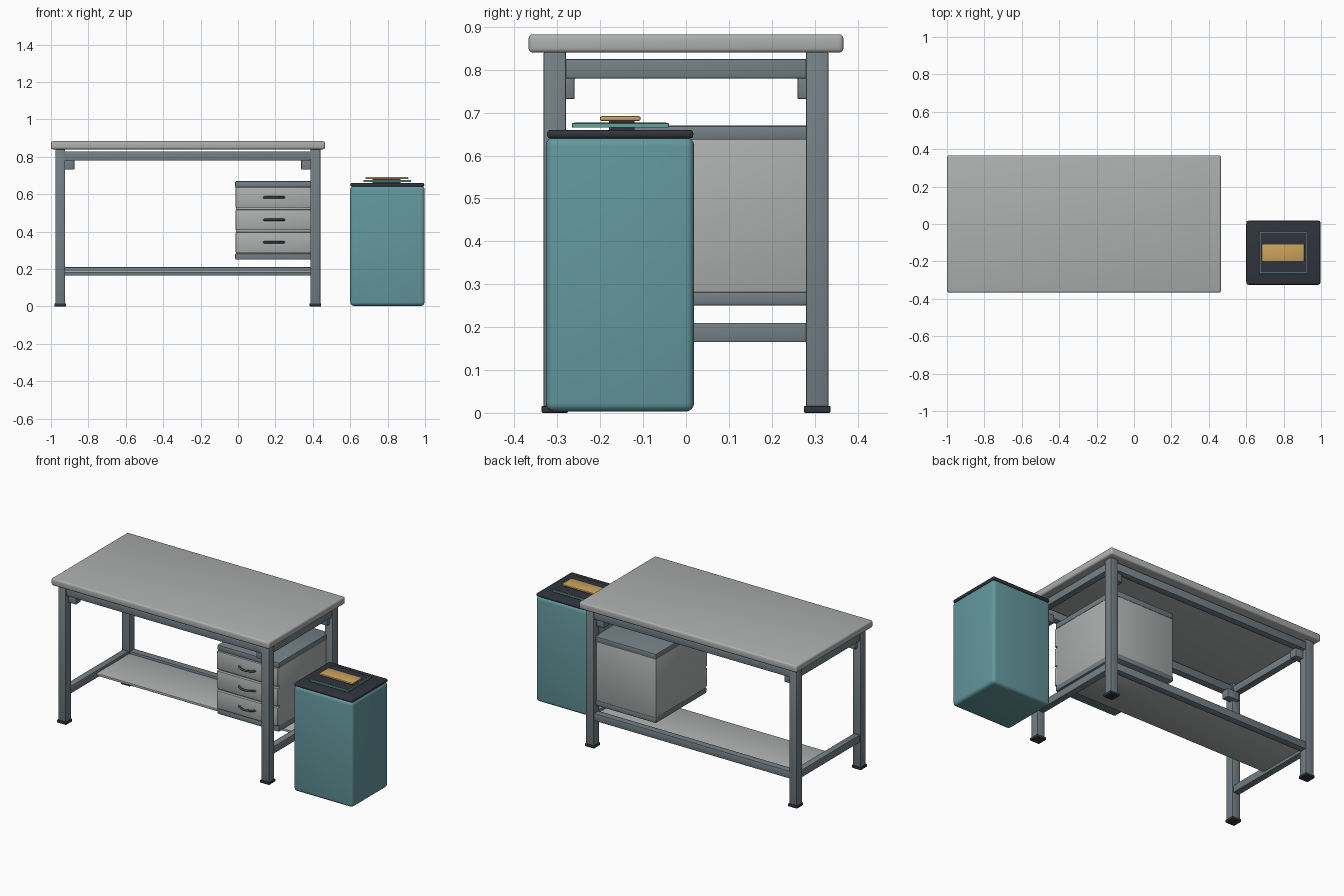
import bpy
from math import radians, sin, pi

cube = bpy.data.objects.get("Cube")
if cube:
    bpy.data.objects.remove(cube, do_unlink=True)


def material(name, r, g, b):
    m = bpy.data.materials.new(name)
    m.use_nodes = True
    m.diffuse_color = (r, g, b, 1)
    m.node_tree.nodes["Principled BSDF"].inputs["Base Color"].default_value = (r, g, b, 1)
    return m


light = material("light grey", 0.42, 0.435, 0.43)
steel = material("blue grey steel", 0.175, 0.215, 0.235)
teal = material("teal", 0.125, 0.31, 0.335)
dark = material("charcoal", 0.03, 0.034, 0.045)
mint = material("mint", 0.13, 0.37, 0.32)
gold = material("gold", 0.6, 0.37, 0.11)
handle_grey = material("handle grey", 0.075, 0.08, 0.085)


def box(name, x, y, z, mat, bevel=0.003, segments=2):
    """Bevelled box from (min, max) ranges on each axis."""
    bpy.ops.mesh.primitive_cube_add(size=1, location=[(a + b) / 2 for a, b in (x, y, z)])
    ob = bpy.context.object
    ob.name = name
    ob.scale = [b - a for a, b in (x, y, z)]
    bpy.ops.object.transform_apply(location=False, rotation=False, scale=True)
    ob.data.materials.append(mat)
    if bevel:
        mod = ob.modifiers.new("bevel", 'BEVEL')
        mod.width = bevel
        mod.segments = segments
        bpy.ops.object.modifier_apply(modifier=mod.name)
        bpy.ops.object.shade_smooth_by_angle(angle=radians(40))
    return ob


# Bench top
box("bench_top", (-1, 0.465), (-0.367, 0.367), (0.84, 0.883), light, 0.01, 3)

# Legs, feet and corner brackets
LEFT, RIGHT = -0.951, 0.414
HALF, LEG_Y = 0.026, 0.306
for cx, side, inward in ((LEFT, "right", 1), (RIGHT, "left", -1)):
    for cy, end in ((-LEG_Y, "front"), (LEG_Y, "back")):
        tag = f"{end}_{side}"
        box("leg_" + tag, (cx - HALF, cx + HALF), (cy - HALF, cy + HALF), (0.01, 0.842), steel)
        box("foot_" + tag, (cx - 0.031, cx + 0.031), (cy - 0.031, cy + 0.031), (0, 0.016), dark)
        inner = cx + inward * HALF
        xs = sorted((inner - inward * 0.03, inner + inward * 0.05))
        ys = sorted((cy, cy * 0.26 / LEG_Y))
        box("bracket_" + tag, xs, ys, (0.732, 0.782), steel)
    # Side rails
    for level, z in (("upper", (0.78, 0.825)), ("lower", (0.165, 0.21))):
        box(f"{level}_rail_{side}", (cx - 0.02, cx + 0.02), (-0.285, 0.285), z, steel)

# Long rails and shelf
long_x = (LEFT + 0.02, RIGHT - 0.02)
for end, cy in (("front", -LEG_Y), ("back", LEG_Y)):
    box("upper_rail_" + end, long_x, (cy - 0.021, cy + 0.021), (0.78, 0.828), steel)
box("lower_rail_back", long_x, (LEG_Y - 0.021, LEG_Y + 0.021), (0.165, 0.21), steel)
box("lower_shelf", long_x, (-0.03, 0.29), (0.181, 0.195), light, 0.002)

# Drawer cabinet
cab_x, cab_y = (-0.015, 0.4), (-0.178, 0.31)
box("cabinet_body", (-0.012, 0.397), (-0.17, 0.307), (0.27, 0.65), light, 0.002)
box("cabinet_top", cab_x, cab_y, (0.635, 0.67), steel, 0.006)
box("cabinet_base", cab_x, cab_y, (0.25, 0.283), steel, 0.006)
for i, z in enumerate((0.288, 0.408, 0.528)):
    box(f"drawer_front_{i + 1}", (-0.013, 0.398), (-0.188, -0.165), (z, z + 0.109), light, 0.004)
    # Arched pull handle
    curve = bpy.data.curves.new(f"drawer_handle_{i + 1}", 'CURVE')
    curve.dimensions = '3D'
    curve.bevel_depth = 0.006
    curve.bevel_resolution = 2
    curve.use_fill_caps = True
    path = curve.splines.new('POLY')
    path.points.add(12)
    for k, p in enumerate(path.points):
        t = k / 12
        p.co = (0.138 + 0.11 * t, -0.184 - 0.03 * sin(pi * t) ** 0.7, z + 0.055, 1)
    curve.materials.append(handle_grey)
    ob = bpy.data.objects.new(curve.name, curve)
    bpy.context.collection.objects.link(ob)

# Free-standing bin with lid
box("bin_body", (0.6, 0.998), (-0.327, 0.019), (0.003, 0.643), teal, 0.02, 4)
box("bin_lid", (0.602, 0.996), (-0.324, 0.017), (0.64, 0.66), dark, 0.008, 3)

# Raised label plates on the lid
box("plate_spacer", (0.72, 0.87), (-0.18, -0.12), (0.655, 0.684), dark, 0)
box("label_frame", (0.67, 0.925), (-0.266, -0.04), (0.665, 0.676), mint, 0.001, 1)
box("label_panel", (0.676, 0.919), (-0.26, -0.046), (0.672, 0.677), dark, 0)
box("label_plate", (0.683, 0.911), (-0.201, -0.106), (0.681, 0.692), gold, 0.004)
